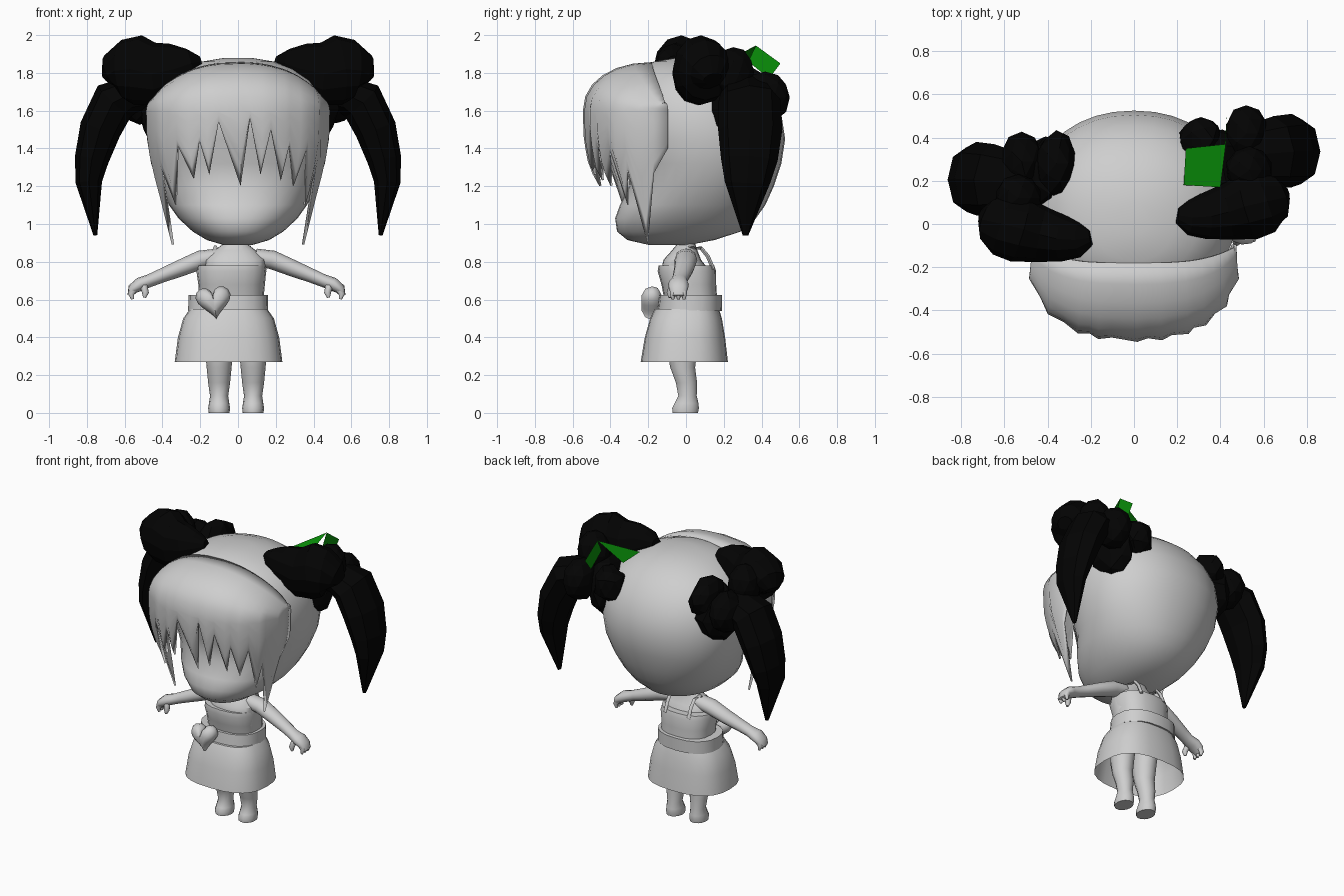
import bpy, bmesh, math, random
from mathutils import Vector, Matrix

random.seed(4)


def material(name, rgb):
    m = bpy.data.materials.new(name)
    m.diffuse_color = (*rgb, 1)
    return m


GREY = material("pale grey", (0.62, 0.62, 0.62))
BLACK = material("black", (0.001, 0.001, 0.001))
GREEN = material("green", (0.003, 0.28, 0.003))


def finish(name, bm, mat, angle=40):
    bmesh.ops.recalc_face_normals(bm, faces=bm.faces)
    me = bpy.data.meshes.new(name)
    bm.to_mesh(me)
    bm.free()
    me.materials.append(mat)
    ob = bpy.data.objects.new(name, me)
    bpy.context.collection.objects.link(ob)
    if angle:
        bpy.ops.object.select_all(action='DESELECT')
        ob.select_set(True)
        bpy.context.view_layer.objects.active = ob
        bpy.ops.object.shade_smooth_by_angle(angle=math.radians(angle))
    return ob


def skin_rings(name, rings, mat, caps=(True, True), angle=40):
    """Join a list of equal-length point rings into a surface."""
    bm = bmesh.new()
    vs = [[bm.verts.new(p) for p in r] for r in rings]
    n = len(vs[0])
    for a, b in zip(vs, vs[1:]):
        for i in range(n):
            bm.faces.new((a[i], a[(i + 1) % n], b[(i + 1) % n], b[i]))
    if caps[0]:
        bm.faces.new(vs[0])
    if caps[1]:
        bm.faces.new(vs[-1])
    return finish(name, bm, mat, angle)


def spow(v, power):
    return math.copysign(abs(v) ** (2 / power), v)


def loft(name, rows, mat, n=20, cx=0, power=2.0, **kw):
    """Stack level rings; each row is z, half width, front y, back y."""
    angles = [math.tau * i / n for i in range(n)]
    rings = [[(cx + rx * spow(math.cos(a), power),
               (yf + yb) / 2 + (yb - yf) / 2 * spow(math.sin(a), power), z) for a in angles]
             for z, rx, yf, yb in rows]
    return skin_rings(name, rings, mat, **kw)


def tube(name, rows, mat, n=10, angle=40):
    """Sweep ovals along a path; each row is x, y, z, in-plane radius, y radius."""
    pts = [Vector(r[:3]) for r in rows]
    rings = []
    for i, r in enumerate(rows):
        t = (pts[min(i + 1, len(pts) - 1)] - pts[max(i - 1, 0)]).normalized()
        u = Vector((0, 1, 0)).cross(t).normalized()
        v = t.cross(u)
        rings.append([pts[i] + u * r[3] * math.cos(math.tau * k / n)
                      + v * r[4] * math.sin(math.tau * k / n) for k in range(n)])
    return skin_rings(name, rings, mat, angle=angle)


def lump(name, loc, rad, mat, jag=0.0):
    bm = bmesh.new()
    bmesh.ops.create_icosphere(bm, subdivisions=2, radius=1)
    for v in bm.verts:
        v.co *= 1 + random.uniform(-jag, jag)
    bm.transform(Matrix.Translation(loc) @ Matrix.Diagonal((*rad, 1)))
    return finish(name, bm, mat, 0)


# head with the smooth back hair
loft("head", [
    (0.89, 0.08, -0.2, 0.02), (0.915, 0.165, -0.31, 0.15), (0.96, 0.24, -0.365, 0.29),
    (1.03, 0.315, -0.375, 0.37), (1.1, 0.365, -0.35, 0.42), (1.2, 0.415, -0.3, 0.465),
    (1.32, 0.46, -0.31, 0.505), (1.45, 0.482, -0.35, 0.525), (1.58, 0.478, -0.37, 0.505),
    (1.68, 0.445, -0.35, 0.455), (1.76, 0.39, -0.31, 0.39), (1.82, 0.3, -0.25, 0.31),
    (1.86, 0.19, -0.17, 0.21), (1.88, 0.07, -0.05, 0.1)], GREY, n=36, power=2.15, angle=60)

# fringe: each column runs from a seam over the head to a strand tip or a gap
COLUMNS = [(-96, 1.4), (-88, 1.27), (-78, 0.89), (-64, 1.3), (-51, 1.1), (-40, 1.42), (-28, 1.24),
           (-22, 1.44), (-16, 1.26), (-9.5, 1.54), (1, 1.2), (5.5, 1.56), (12, 1.26), (18, 1.5),
           (27, 1.23), (32, 1.42), (39, 1.2), (49, 1.4), (58, 1.1), (66, 1.3), (78, 0.89),
           (88, 1.27), (96, 1.4)]
TAPER = [(1.6, 1.0, 1.0), (1.45, 0.995, 0.99), (1.3, 0.94, 0.92), (1.2, 0.88, 0.78), (0.88, 0.715, 0.5)]


def taper(z):
    for (z0, a0, b0), (z1, a1, b1) in zip(TAPER, TAPER[1:]):
        if z >= z1:
            f = (z0 - z) / (z0 - z1)
            return a0 + (a1 - a0) * f, b0 + (b1 - b0) * f
    return TAPER[-1][1:]


bm = bmesh.new()
grid = []
for k, (deg, low) in enumerate(COLUMNS):
    a, col = math.radians(deg), []
    px, py = 0.488 * spow(math.sin(a), 2.35), -0.39 * spow(math.cos(a), 2.35)
    near = [COLUMNS[i][1] for i in (k - 1, k + 1) if 0 <= i < len(COLUMNS)]
    puff = 0.015 if low < min(near) else -0.025
    tx = 0.95 * px
    tz = 1.6 + 0.257 * (1 - min(1, abs(tx) / 0.475) ** 2.3) ** 0.65
    y0 = -0.03 + 0.07 * abs(math.sin(a)) ** 3
    for j in range(7):
        th = math.pi / 2 * j / 6
        s, c = math.sin(th) ** 0.95, math.cos(th) ** 0.9
        g = 1 + puff * j / 6
        col.append(bm.verts.new(((tx + (px - tx) * s) * g, -0.15 + (y0 + (py - y0) * s) * g,
                                 1.6 + (tz - 1.6) * c)))
    for j in range(1, 7):
        z = 1.6 + (low - 1.6) * j / 6
        fx, fy = taper(z)
        col.append(bm.verts.new((px * fx * (1 + puff), -0.15 + py * fy * (1 + puff), z)))
    grid.append(col)
for a, b in zip(grid, grid[1:]):
    for j in range(len(a) - 1):
        bm.faces.new((a[j], b[j], b[j + 1], a[j + 1]))
fringe = finish("fringe", bm, GREY, 60)
solid = fringe.modifiers.new("thickness", 'SOLIDIFY')
solid.thickness = 0.012
solid.offset = -1

# bows and hanging pigtails, the left set sits further forward
for side, s, dy in (("right", 1, 0.0), ("left", -1, -0.13)):
    tube(side + "_pigtail", [(s * x, y + dy, z, ru, rv) for x, y, z, ru, rv in (
        (0.44, 0.3, 1.67, 0.05, 0.08), (0.55, 0.32, 1.69, 0.1, 0.14), (0.655, 0.335, 1.65, 0.12, 0.165),
        (0.73, 0.34, 1.5, 0.11, 0.17), (0.775, 0.335, 1.34, 0.09, 0.15),
        (0.79, 0.325, 1.22, 0.07, 0.12), (0.755, 0.315, 0.94, 0.01, 0.015))], BLACK, n=8, angle=0)
    tube(side + "_bow", [(s * x, y + dy * 0.8, z, ru, rv) for x, y, z, ru, rv in (
        (0.2, 0.04, 1.86, 0.03, 0.035), (0.25, 0.03, 1.85, 0.08, 0.08), (0.32, 0.035, 1.825, 0.135, 0.105),
        (0.43, 0.055, 1.795, 0.165, 0.13), (0.53, 0.08, 1.815, 0.185, 0.155), (0.605, 0.105, 1.815, 0.16, 0.15),
        (0.66, 0.125, 1.805, 0.1, 0.11), (0.69, 0.14, 1.77, 0.04, 0.05))], BLACK, n=12, angle=0)
    lump(side + "_bow_back", (s * 0.52, 0.42 + dy, 1.67), (0.1, 0.135, 0.14), BLACK, 0.05)
    lump(side + "_bow_knot", (s * 0.41, 0.27 + dy * 0.3, 1.61), (0.12, 0.17, 0.19), BLACK, 0.12)
    lump(side + "_bow_fill", (s * 0.535, 0.25 + dy, 1.8), (0.11, 0.11, 0.14), BLACK, 0.03)
lump("right_bow_tuck", (0.31, 0.39, 1.68), (0.1, 0.11, 0.12), BLACK, 0.12)
lump("left_bow_tuck", (-0.36, 0.28, 1.73), (0.095, 0.15, 0.12), BLACK, 0.12)

# green ribbon lining on the right bow: one sloped face and one upright face
bm = bmesh.new()
p = [bm.verts.new(c) for c in ((0.23, 0.18, 1.845), (0.4, 0.17, 1.83), (0.425, 0.37, 1.945),
                              (0.24, 0.35, 1.83), (0.43, 0.5, 1.85), (0.425, 0.44, 1.77), (0.42, 0.33, 1.86))]
bm.faces.new((p[0], p[1], p[2], p[3]))
bm.faces.new((p[6], p[2], p[4], p[5]))
finish("ribbon_lining", bm, GREEN, 0)

# neck and chest
loft("chest", [(0.6, 0.15, -0.1, 0.13), (0.76, 0.165, -0.13, 0.12), (0.81, 0.16, -0.12, 0.08),
               (0.86, 0.11, -0.075, 0.06), (0.89, 0.07, -0.05, 0.05), (0.95, 0.06, -0.05, 0.05)],
     GREY, cx=-0.015, power=2.3)

# dress
loft("bodice", [(0.6, 0.172, -0.115, 0.165), (0.68, 0.175, -0.13, 0.16), (0.75, 0.185, -0.15, 0.16),
                (0.78, 0.18, -0.145, 0.15)], GREY, cx=-0.035, power=2.5)
loft("belt", [(0.54, 0.212, -0.15, 0.19), (0.625, 0.21, -0.14, 0.19)], GREY, cx=-0.052, power=2.4)
loft("skirt", [(0.55, 0.205, -0.165, 0.175), (0.5, 0.24, -0.19, 0.19), (0.4, 0.268, -0.218, 0.207),
               (0.27, 0.285, -0.24, 0.222)], GREY, n=24, cx=-0.05, power=2.6, caps=(True, False))

# heart on the belt: rings shrink from the rim towards a domed front
rings = []
for scale, y in ((0.5, -0.13), (0.9, -0.15), (1, -0.18), (0.85, -0.215), (0.45, -0.235)):
    ring = []
    for i in range(24):
        a = math.tau * i / 24
        hx = 16 * math.sin(a) ** 3
        hz = 13 * math.cos(a) - 5 * math.cos(2 * a) - 2 * math.cos(3 * a) - math.cos(4 * a)
        x, z = hx * 0.0058 * scale, (hz + 2) * 0.006 * scale
        ring.append((-0.127 + x - 0.15 * z, y, 0.582 + z + 0.12 * x))
    rings.append(ring)
skin_rings("belt_heart", rings, GREY, angle=60)

for side, s in (("right", 1), ("left", -1)):
    # arm, hand and fingers
    tube(side + "_arm", [(s * x - 0.008, y, z, ru, rv) for x, y, z, ru, rv in (
        (0.1, 0, 0.825, 0.045, 0.055), (0.19, 0, 0.81, 0.05, 0.06), (0.3, -0.01, 0.765, 0.044, 0.053),
        (0.4, -0.025, 0.725, 0.037, 0.045), (0.46, -0.035, 0.7, 0.034, 0.042),
        (0.51, -0.04, 0.682, 0.036, 0.055), (0.55, -0.04, 0.655, 0.028, 0.05),
        (0.566, -0.04, 0.62, 0.012, 0.035))], GREY, n=12, angle=60)
    tube(side + "_thumb", [(s * 0.49 - 0.008, -0.07, 0.67, 0.02, 0.02), (s * 0.482 - 0.008, -0.085, 0.635, 0.018, 0.018),
                           (s * 0.487 - 0.008, -0.085, 0.61, 0.008, 0.008)], GREY, n=8, angle=60)
    for y in (-0.07, -0.04, -0.01):
        tube(side + "_finger", [(s * 0.54 - 0.008, y, 0.66, 0.02, 0.015), (s * 0.558 - 0.008, y, 0.63, 0.017, 0.015),
                                (s * 0.55 - 0.008, y, 0.602, 0.008, 0.008)], GREY, n=8, angle=60)
    # shoulder strap, from the back of the bodice up to the neck
    tube(side + "_strap", [(s * 0.09 - 0.03, y, z, 0.012, 0.012) for y, z in (
        (0.145, 0.76), (0.115, 0.83), (0.08, 0.872), (0.02, 0.875), (-0.02, 0.84))], GREY, n=6, angle=60)
    # leg and foot
    loft(side + "_leg", [(0.0, 0.055, -0.072, 0.065), (0.025, 0.058, -0.075, 0.07), (0.05, 0.054, -0.062, 0.068),
                         (0.09, 0.048, -0.042, 0.058), (0.16, 0.058, -0.055, 0.06), (0.24, 0.066, -0.085, 0.05),
                         (0.32, 0.073, -0.1, 0.06), (0.52, 0.085, -0.1, 0.09)],
         GREY, n=14, cx=s * 0.09 - 0.01, angle=60)
